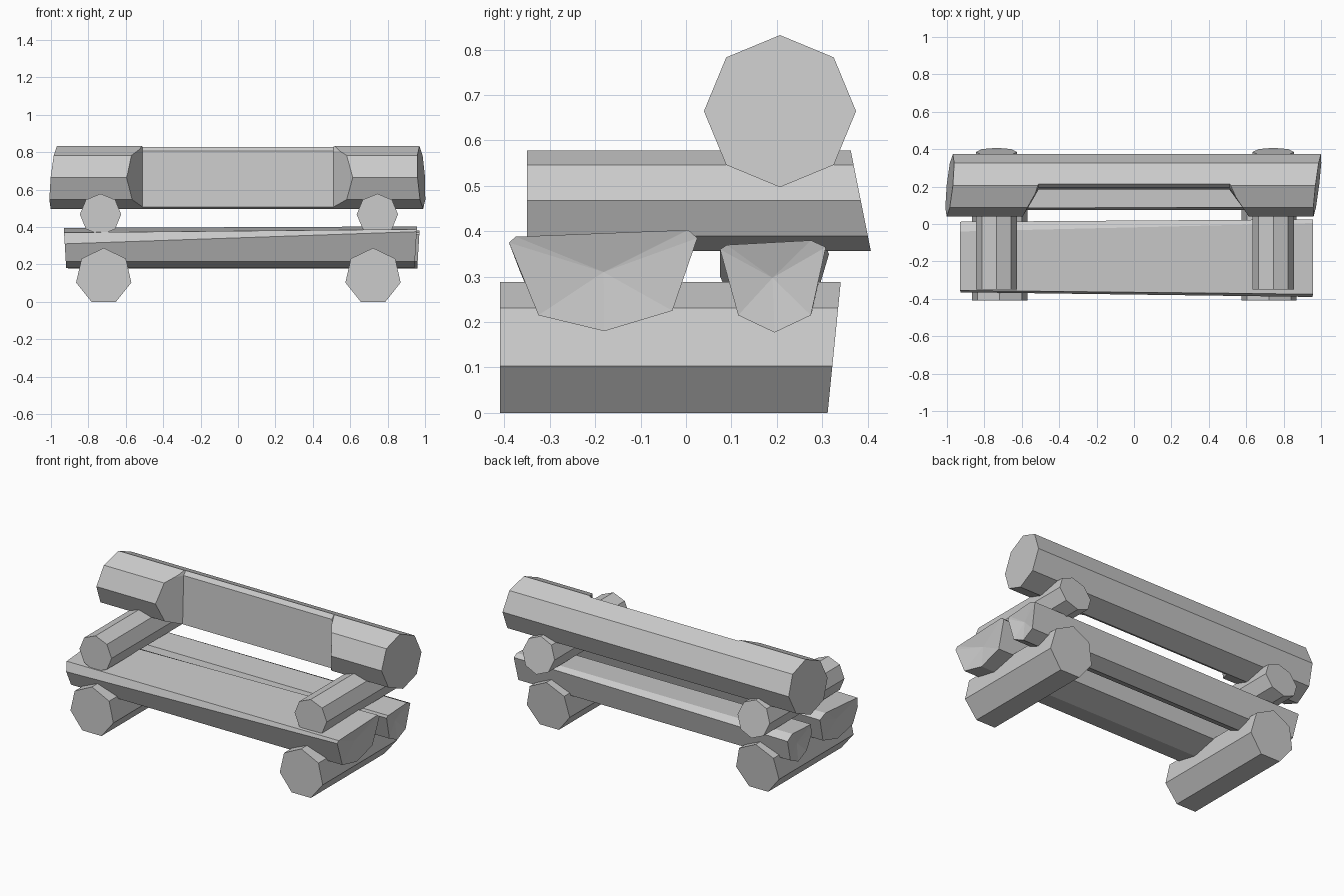
import bpy
import bmesh
import math
from mathutils import Vector

cube = bpy.data.objects.get("Cube")
if cube:
    bpy.data.objects.remove(cube, do_unlink=True)

GREY = 0.6
wood = bpy.data.materials.new("plain grey wood")
wood.use_nodes = True
wood.diffuse_color = (GREY, GREY, GREY, 1)
wood.node_tree.nodes["Principled BSDF"].inputs["Base Color"].default_value = (GREY, GREY, GREY, 1)


def loft(name, rings, dent=None):
    """Skin rings of points; ends are flat, or fans pushed inwards along x by dent."""
    bm = bmesh.new()
    loops = [[bm.verts.new(p) for p in ring] for ring in rings]
    n = len(loops[0])
    for a, b in zip(loops, loops[1:]):
        for i in range(n):
            j = (i + 1) % n
            bm.faces.new((a[i], a[j], b[j], b[i]))
    for loop in (loops[0], loops[-1]):
        if dent is None:
            bm.faces.new(loop)
        else:
            c = sum((v.co for v in loop), Vector()) / n
            c.x -= math.copysign(dent, c.x)
            hub = bm.verts.new(c)
            for i in range(n):
                bm.faces.new((loop[i], loop[(i + 1) % n], hub))
    bmesh.ops.recalc_face_normals(bm, faces=bm.faces)
    mesh = bpy.data.meshes.new(name)
    bm.to_mesh(mesh)
    bm.free()
    mesh.materials.append(wood)
    obj = bpy.data.objects.new(name, mesh)
    bpy.context.collection.objects.link(obj)
    return obj


def polygon(sides, radius, a, z):
    """Regular cross-section with a corner at the top."""
    angles = [math.tau * i / sides for i in range(sides)]
    return [(a + radius * math.sin(t), z + radius * math.cos(t)) for t in angles]


# Foot logs and arm logs run front to back, with slanted back ends
for side, foot_x, arm_x in (("right", -0.718, -0.735), ("left", 0.722, 0.745)):
    sec = polygon(7, 0.1515, foot_x, 0.1365)
    loft(side + "_foot_log", [[(x, -0.41, z) for x, z in sec],
                              [(x, 0.312 + 0.1 * z, z) for x, z in sec]])
    sec = polygon(8, 0.1105, arm_x, 0.4675)
    loft(side + "_arm_log", [[(x, -0.35, z) for x, z in sec],
                             [(x, 0.385 - 0.2 * (z - 0.4675), z) for x, z in sec]])

# Backrest log with skewed ends
cy, cz = 0.207, 0.6645
sec = polygon(8, 0.1675, cy, cz)
backrest = loft("backrest_log", [
    [(-0.985 + 0.1 * (y - cy) + 0.1 * (z - cz), y, z) for y, z in sec],
    [(0.98 + 0.12 * (y - cy) - 0.06 * (z - cz), y, z) for y, z in sec]])

# Notch cut out of the front of the backrest, with splayed sides
notch = loft("notch_cutter", [
    [(-0.62, 0.0, z), (0.64, 0.0, z), (0.51, y, z), (-0.51, y, z)]
    for z, y in ((0.4, 0.18), (0.805, 0.195), (0.87, 0.25))])
cut = backrest.modifiers.new("notch", "BOOLEAN")
cut.operation = "DIFFERENCE"
cut.solver = "EXACT"
cut.object = notch
notch.hide_render = True
notch.hide_viewport = True

# Split-log seat planks, slightly twisted, with dented ends
under = [(-0.03, 0.225), (-0.18, 0.18), (-0.325, 0.215)]
right_end = [(-0.365, 0.31), (-0.355, 0.37), (-0.04, 0.395), (0.012, 0.37)] + under
left_end = [(-0.39, 0.375), (-0.375, 0.388), (0.005, 0.403), (0.025, 0.385)] + under
loft("front_seat_plank", [[(-0.93 + 0.06 * (0.37 - z), y, z) for y, z in right_end],
                          [(0.955 - 0.06 * (0.37 - z), y, z) for y, z in left_end]], 0.02)

under = [(0.275, 0.215), (0.195, 0.177), (0.115, 0.215)]
right_end = [(0.075, 0.3), (0.085, 0.37), (0.27, 0.38), (0.315, 0.35)] + under
left_end = [(0.075, 0.36), (0.09, 0.37), (0.275, 0.38), (0.308, 0.365)] + under
loft("back_seat_plank", [[(-0.92 + 0.06 * (0.37 - z), y, z) for y, z in right_end],
                         [(0.97 - 0.06 * (0.37 - z), y, z) for y, z in left_end]], 0.02)
